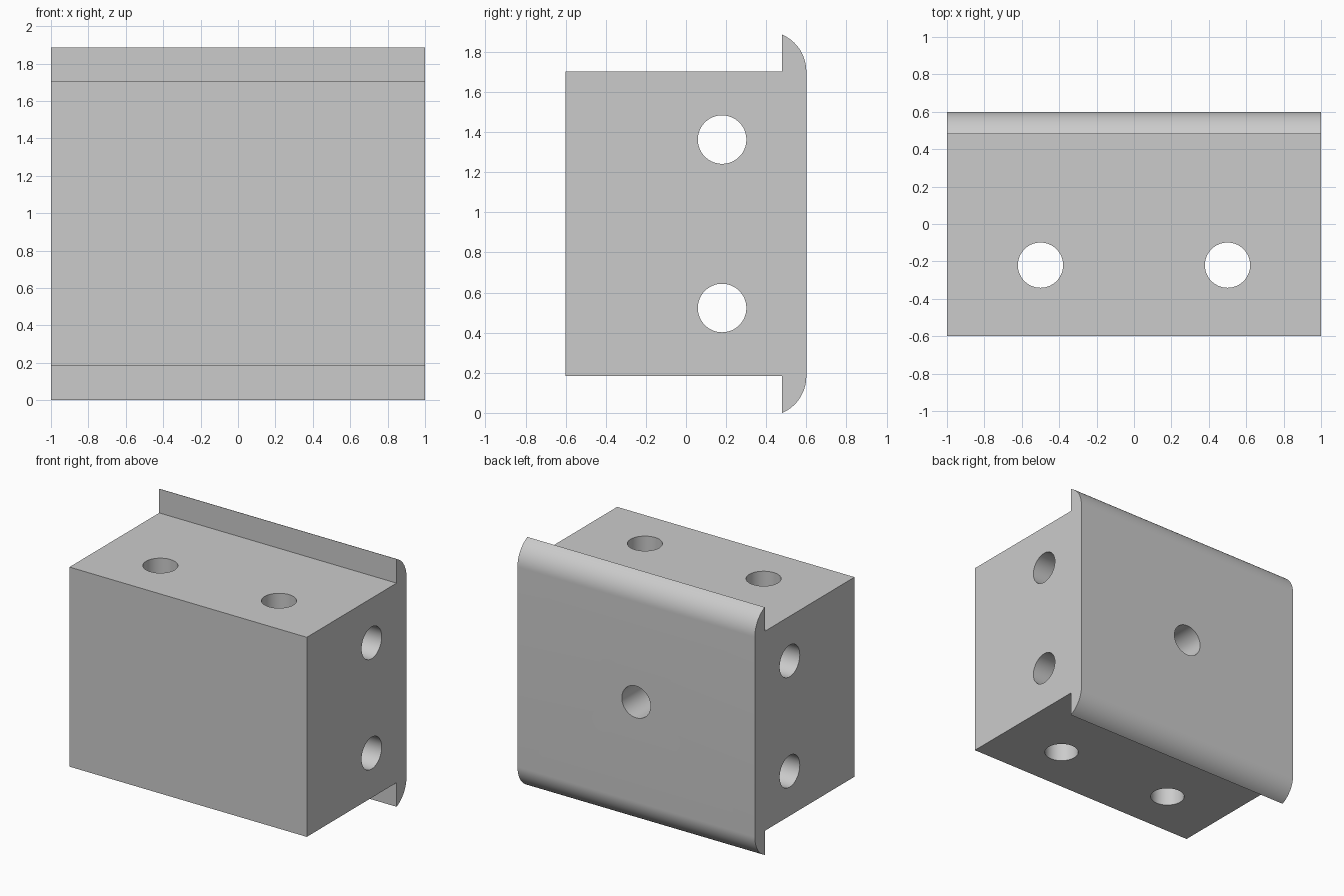
import bpy, bmesh, math
from mathutils import Vector

cube = bpy.data.objects.get("Cube")
if cube:
    bpy.data.objects.remove(cube, do_unlink=True)

grey = bpy.data.materials.new("light_grey")
grey.use_nodes = True
colour = (0.6, 0.6, 0.6, 1)
grey.diffuse_color = colour
grey.node_tree.nodes["Principled BSDF"].inputs["Base Color"].default_value = colour

MID_Z = 0.943        # mid height of the symmetric block
HALF_BODY = 0.76     # half height of the main body
LIP_Y = 0.48         # front of the thin flange lips
BACK_Y = 0.6
LIP_R = 0.2          # rounding of the lip backs
HOLE_R = 0.121

# Upper half of the side profile as (y, height above the middle)
sweep = math.acos((LIP_Y - BACK_Y + LIP_R) / LIP_R)
upper = [(-BACK_Y, HALF_BODY), (LIP_Y, HALF_BODY)]
for i in range(17):
    a = sweep * (1 - i / 16)
    upper.append((BACK_Y - LIP_R + LIP_R * math.cos(a), HALF_BODY + LIP_R * math.sin(a)))
profile = upper + [(y, -h) for y, h in reversed(upper)]

# Block: profile extruded along x
bm = bmesh.new()
face = bm.faces.new([bm.verts.new((-1, y, MID_Z + h)) for y, h in profile])
side = bmesh.ops.extrude_face_region(bm, geom=[face])
bmesh.ops.translate(bm, vec=(2, 0, 0), verts=[v for v in side["geom"] if isinstance(v, bmesh.types.BMVert)])
bmesh.ops.recalc_face_normals(bm, faces=bm.faces)
mesh = bpy.data.meshes.new("mounting_block")
bm.to_mesh(mesh)
bm.free()
mesh.materials.append(grey)
block = bpy.data.objects.new("mounting_block", mesh)
bpy.context.collection.objects.link(block)
bpy.context.view_layer.objects.active = block
block.select_set(True)


def drill(centre, axis, length):
    """Cut a round hole of the given length about its centre."""
    rot = Vector((0, 0, 1)).rotation_difference(Vector(axis)).to_euler()
    bpy.ops.mesh.primitive_cylinder_add(vertices=64, radius=HOLE_R, depth=length, location=centre, rotation=rot)
    cutter = bpy.context.object
    cutter.name = "hole_cutter"
    cutter.hide_render = True
    cutter.data.materials.append(grey)
    bpy.ops.object.select_all(action='DESELECT')
    block.select_set(True)
    bpy.context.view_layer.objects.active = block
    cut = block.modifiers.new("hole", 'BOOLEAN')
    cut.operation = 'DIFFERENCE'
    cut.solver = 'EXACT'
    cut.object = cutter
    bpy.ops.object.modifier_apply(modifier=cut.name)
    bpy.data.objects.remove(cutter, do_unlink=True)


# Through holes: two across the width, two vertical
for s in (-1, 1):
    drill((0, 0.18, MID_Z + 0.42 * s), (1, 0, 0), 3)
    drill((0.5 * s, -0.22, MID_Z), (0, 0, 1), 3)

# Blind hole in the back face
BLIND_DEPTH = 0.8
drill((0, BACK_Y, MID_Z), (0, 1, 0), BLIND_DEPTH * 2)

bpy.ops.object.shade_smooth_by_angle(angle=math.radians(20))
